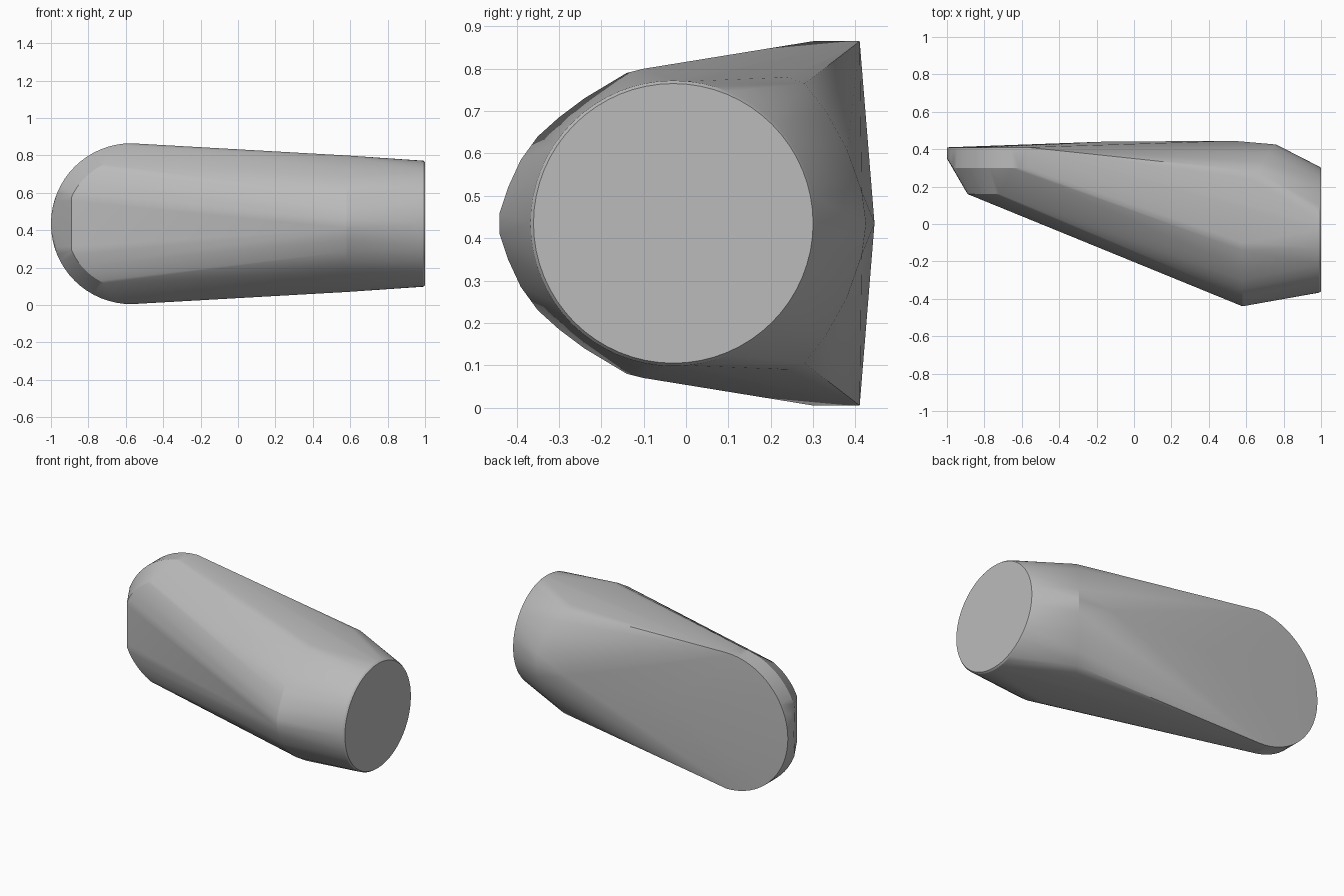
import bpy, bmesh
from math import sin, cos, radians

cube = bpy.data.objects.get("Cube")
if cube:
    bpy.data.objects.remove(cube)

grey = bpy.data.materials.new("plain grey")
grey.use_nodes = True
colour = (0.5, 0.5, 0.5, 1)
grey.diffuse_color = colour
grey.node_tree.nodes["Principled BSDF"].inputs["Base Color"].default_value = colour

MID = 0.435
points = []


def mirrored(x, y, z):
    """Add a point and its twin across the horizontal middle plane."""
    points.append((x, y, z))
    points.append((x, y, 2 * MID - z))


# Rounded left-hand end: flat back rim, straight wall, chamfered front edge
for y, radius, x_min, sweep in ((0.41, 0.43, -1, 90), (0.35, 0.43, -1, 90),
                                (0.30, 0.43, -0.97, 90), (0.16, 0.35, -0.89, 65)):
    for i in range(17):
        a = radians(sweep * i / 16)
        mirrored(max(x_min, -0.57 - radius * cos(a)), y, MID + radius * sin(a))

# Shoulder: widest front section, then the back of the same collar
for y, z in ((-0.10, 0.80), (-0.14, 0.79), (-0.24, 0.73), (-0.30, 0.685),
             (-0.35, 0.64), (-0.39, 0.585), (-0.42, 0.52), (-0.44, 0.46)):
    mirrored(0.58, y, z)
for x, y, z in ((0.63, 0.24, 0.78), (0.66, 0.28, 0.765), (0.69, 0.33, 0.70),
                (0.72, 0.38, 0.61), (0.75, 0.415, 0.51), (0.76, 0.425, MID)):
    mirrored(x, y, z)

# Shallow ridge along the back
for x, y in ((-0.17, 0.44), (0.53, 0.445)):
    mirrored(x, y, MID)

# Round right-hand end with a softened rim
for x, radius in ((0.99, 0.337), (1.0, 0.33)):
    for i in range(64):
        a = radians(360 * i / 64)
        points.append((x, -0.03 + radius * cos(a), MID + radius * sin(a)))

# Skin the sections into one closed body
bm = bmesh.new()
for p in points:
    bm.verts.new(p)
bmesh.ops.remove_doubles(bm, verts=bm.verts, dist=0.001)
hull = bmesh.ops.convex_hull(bm, input=bm.verts)
bmesh.ops.delete(bm, geom=[v for v in bm.verts if not v.link_faces], context="VERTS")
bmesh.ops.dissolve_limit(bm, angle_limit=radians(0.5), verts=bm.verts, edges=bm.edges)
bmesh.ops.recalc_face_normals(bm, faces=bm.faces)
mesh = bpy.data.meshes.new("tapered_body")
bm.to_mesh(mesh)
bm.free()
mesh.materials.append(grey)
body = bpy.data.objects.new("tapered_body", mesh)
bpy.context.collection.objects.link(body)

# Smooth curved sides, crisp rims
for o in bpy.context.selected_objects:
    o.select_set(False)
body.select_set(True)
bpy.context.view_layer.objects.active = body
bpy.ops.object.shade_smooth_by_angle(angle=radians(20))
